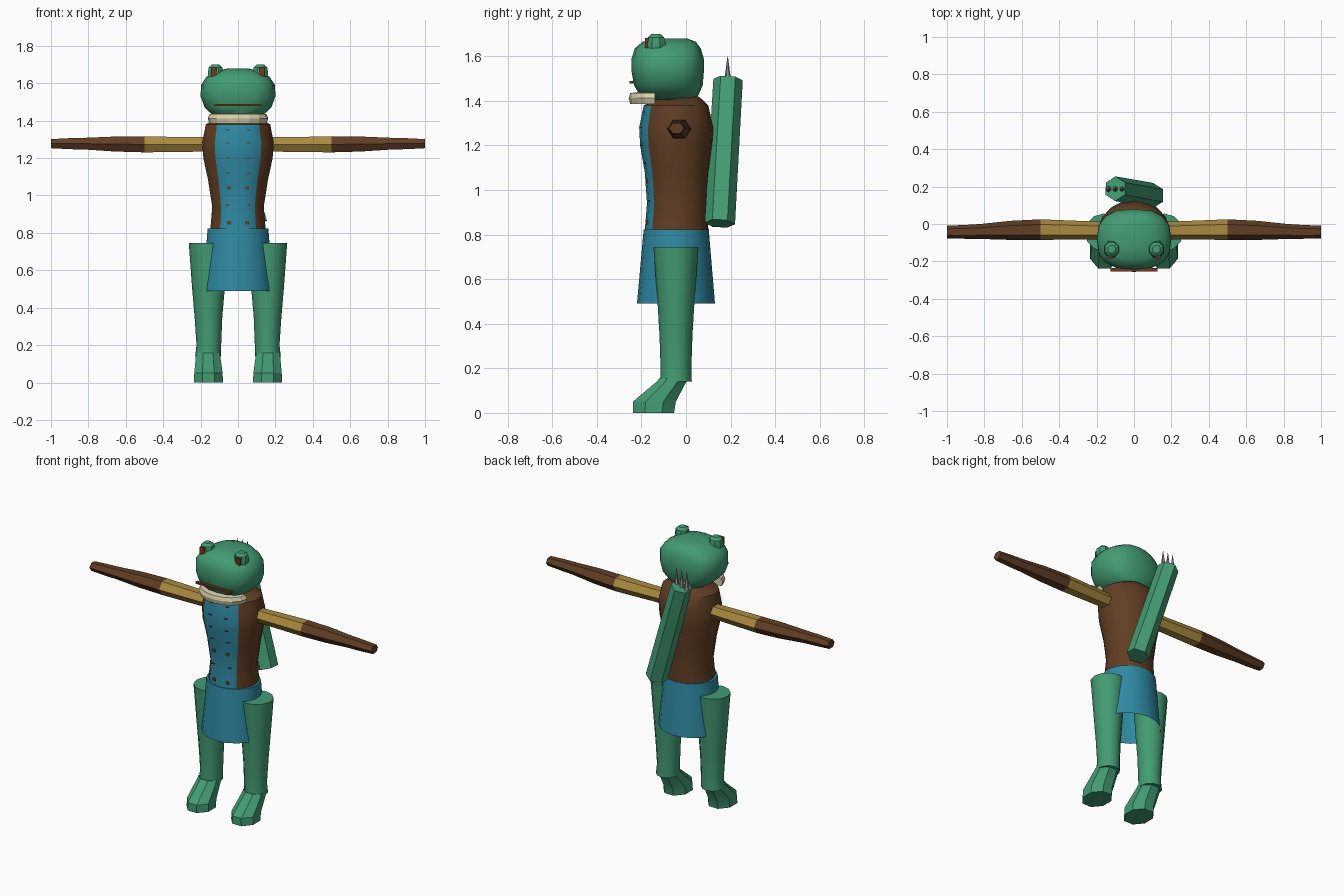
import bpy, bmesh, math
from math import sin, cos, pi, radians
from mathutils import Vector

cube = bpy.data.objects.get("Cube")
if cube:
    bpy.data.objects.remove(cube, do_unlink=True)


def material(name, r, g, b):
    mat = bpy.data.materials.new(name)
    mat.use_nodes = True
    rgba = [((c / 255 + 0.055) / 1.055) ** 2.4 for c in (r, g, b)] + [1]
    mat.diffuse_color = rgba
    mat.node_tree.nodes["Principled BSDF"].inputs["Base Color"].default_value = rgba
    return mat


GREEN = material("green skin", 67, 156, 115)
BLUE = material("blue cloth", 47, 137, 163)
BROWN = material("brown leather", 97, 62, 36)
RUST = material("rust brown", 112, 58, 30)
TAN = material("tan sleeve", 170, 138, 64)
CREAM = material("cream collar", 218, 208, 170)
GREY = material("grey steel", 155, 147, 147)


def finish(name, bm, mats, smooth=None):
    bmesh.ops.recalc_face_normals(bm, faces=bm.faces)
    mesh = bpy.data.meshes.new(name)
    bm.to_mesh(mesh)
    bm.free()
    for m in mats:
        mesh.materials.append(m)
    ob = bpy.data.objects.new(name, mesh)
    bpy.context.collection.objects.link(ob)
    if smooth:
        bpy.ops.object.select_all(action="DESELECT")
        ob.select_set(True)
        bpy.context.view_layer.objects.active = ob
        bpy.ops.object.shade_smooth_by_angle(angle=radians(smooth))
    return ob


def loft(name, rings, n, mats, axis="z", power=2, phase=0, caps=(True, True),
         smooth=None, rule=None):
    """Skin rings of (position, centre a, centre b, radius a, radius b)."""
    bm = bmesh.new()
    loops = []
    for t, a, b, ra, rb in rings:
        loop = []
        for j in range(n):
            ang = 2 * pi * (j + phase) / n
            u, v = sin(ang), -cos(ang)
            u = math.copysign(abs(u) ** (2 / power), u)
            v = math.copysign(abs(v) ** (2 / power), v)
            p, q = a + ra * u, b + rb * v
            loop.append(bm.verts.new((p, q, t) if axis == "z" else (t, p, q)))
        loops.append(loop)
    for i in range(len(loops) - 1):
        for j in range(n):
            k = (j + 1) % n
            f = bm.faces.new((loops[i][j], loops[i][k], loops[i + 1][k], loops[i + 1][j]))
            if rule:
                f.material_index = rule(i, j)
    for cap, loop in zip(caps, (loops[0], loops[-1])):
        if cap:
            bm.faces.new(loop)
    return finish(name, bm, mats, smooth)


def box(name, centre, size, mat):
    bm = bmesh.new()
    bmesh.ops.create_cube(bm, size=1)
    for v in bm.verts:
        v.co = Vector(centre) + Vector([c * s for c, s in zip(v.co, size)])
    return finish(name, bm, [mat])


def spans(*rows):
    """Turn (z, half width, front y, back y) rows into rings."""
    return [(z, 0, (f + b) / 2, w, (b - f) / 2) for z, w, f, b in rows]


# Torso with a blue front panel
torso_rows = spans((0.82, 0.15, -0.185, 0.10), (0.94, 0.14, -0.175, 0.098),
                   (1.08, 0.162, -0.185, 0.105), (1.2, 0.188, -0.206, 0.118),
                   (1.28, 0.194, -0.21, 0.122), (1.38, 0.175, -0.19, 0.1),
                   (1.405, 0.13, -0.14, 0.075), (1.42, 0.07, -0.04, 0.055))
loft("torso", torso_rows, 18, [BROWN, BLUE], smooth=40,
     rule=lambda i, j: int(i < 5 and j in (0, 1, 16, 17)))

# Skirt, open below
loft("skirt", spans((0.49, 0.19, -0.22, 0.13), (0.823, 0.165, -0.19, 0.102)),
     18, [BLUE], caps=(False, True), smooth=40)


def torso_front(x, z):
    """Front y of the torso at a given x and height."""
    for lo, hi in zip(torso_rows, torso_rows[1:]):
        if lo[0] <= z <= hi[0]:
            f = (z - lo[0]) / (hi[0] - lo[0])
            _, _, cy, rx, ry = [p + (q - p) * f for p, q in zip(lo, hi)]
            return cy - ry * math.sqrt(1 - (x / rx) ** 2)


# Buttons and slim loops in two columns
for s, side in ((1, "left"), (-1, "right")):
    for i, z in enumerate((0.855, 0.95, 1.04, 1.12, 1.2, 1.28, 1.35)):
        h = 0.018 if i in (0, 2) else 0.005
        x = s * (0.047 if i in (0, 2) else 0.055)
        box(f"{side}_button_{i + 1}", (x, torso_front(x, z), z), (0.02, 0.009, h), RUST)

# Head
loft("head", spans((1.405, 0.09, -0.15, 0.04), (1.43, 0.135, -0.21, 0.058),
                   (1.47, 0.178, -0.233, 0.075), (1.53, 0.2, -0.244, 0.08),
                   (1.59, 0.198, -0.244, 0.08), (1.635, 0.168, -0.23, 0.066),
                   (1.665, 0.115, -0.195, 0.045), (1.68, 0.05, -0.13, 0.005)),
     16, [GREEN], power=2.6, smooth=35)
box("mouth", (0, -0.245, 1.484), (0.25, 0.018, 0.012), RUST)

# Collar, a half band under the chin
bm = bmesh.new()
sections = []
for i in range(9):
    a = pi + pi * i / 8
    sections.append([bm.verts.new((rx * cos(a), -0.14 + ry * sin(a), z))
                     for rx, ry, z in ((0.11, 0.07, 1.385), (0.152, 0.11, 1.385),
                                       (0.162, 0.117, 1.412), (0.152, 0.11, 1.435),
                                       (0.11, 0.07, 1.44))])
for p, q in zip(sections, sections[1:]):
    for j in range(5):
        bm.faces.new((p[j], p[(j + 1) % 5], q[(j + 1) % 5], q[j]))
bm.faces.new(sections[0])
bm.faces.new(sections[-1])
finish("collar", bm, [CREAM])

# Paired parts: eyes, arms, legs, feet
for s, side in ((1, "left"), (-1, "right")):
    loft(f"{side}_eye", [(1.61, s * 0.12, -0.135, 0.035, 0.04),
                         (1.655, s * 0.12, -0.135, 0.045, 0.047),
                         (1.685, s * 0.12, -0.135, 0.039, 0.04),
                         (1.7, s * 0.12, -0.135, 0.022, 0.022)],
         8, [GREEN], phase=0.5, smooth=30)
    box(f"{side}_pupil", (s * 0.127, -0.172, 1.66), (0.03, 0.026, 0.046), RUST)

    loft(f"{side}_sleeve", [(s * 0.15, -0.035, 1.273, 0.046, 0.044),
                            (s * 0.5, -0.03, 1.273, 0.055, 0.049)],
         6, [TAN], axis="x", phase=0.5)
    loft(f"{side}_forearm", [(s * 0.5, -0.03, 1.273, 0.055, 0.049),
                             (s * 0.66, -0.034, 1.275, 0.051, 0.046),
                             (s * 0.82, -0.04, 1.277, 0.04, 0.036),
                             (s * 0.9, -0.042, 1.277, 0.037, 0.034),
                             (s * 1.0, -0.043, 1.277, 0.034, 0.028)],
         6, [BROWN], axis="x", phase=0.5)

    loft(f"{side}_leg", [(0.14, s * 0.16, -0.045, 0.069, 0.071),
                         (0.2, s * 0.156, -0.045, 0.066, 0.069),
                         (0.35, s * 0.158, -0.045, 0.074, 0.074),
                         (0.5, s * 0.158, -0.045, 0.087, 0.083),
                         (0.745, s * 0.161, -0.045, 0.102, 0.101)],
         12, [GREEN], smooth=40)
    loft(f"{side}_foot", [(0, s * 0.158, -0.146, 0.084, 0.1),
                          (0.05, s * 0.158, -0.142, 0.082, 0.104),
                          (0.14, s * 0.16, -0.065, 0.071, 0.072),
                          (0.157, s * 0.16, -0.06, 0.068, 0.062)],
         8, [GREEN], phase=0.5, smooth=25)

# Slanted quiver on the back
low, high = Vector((0.1, 0.152, 0.85)), Vector((-0.1, 0.187, 1.495))
axis = high - low
quiver = loft("quiver", [(0, 0, 0, 0.066, 0.068), (axis.length, 0, 0, 0.062, 0.066)],
              6, [GREEN])
quiver.rotation_euler = axis.to_track_quat("Z", "Y").to_euler()
quiver.rotation_euler = (math.atan2(-axis.y, axis.z), math.asin(axis.x / axis.length), 0)
quiver.location = low

# Arrow points
for i in (-1, 0, 1):
    x = -0.1 + i * 0.036
    loft(f"arrow_{i + 2}", [(1.47, x, 0.187, 0.018, 0.018), (1.6, x, 0.187, 0.001, 0.001)],
         6, [GREY])
